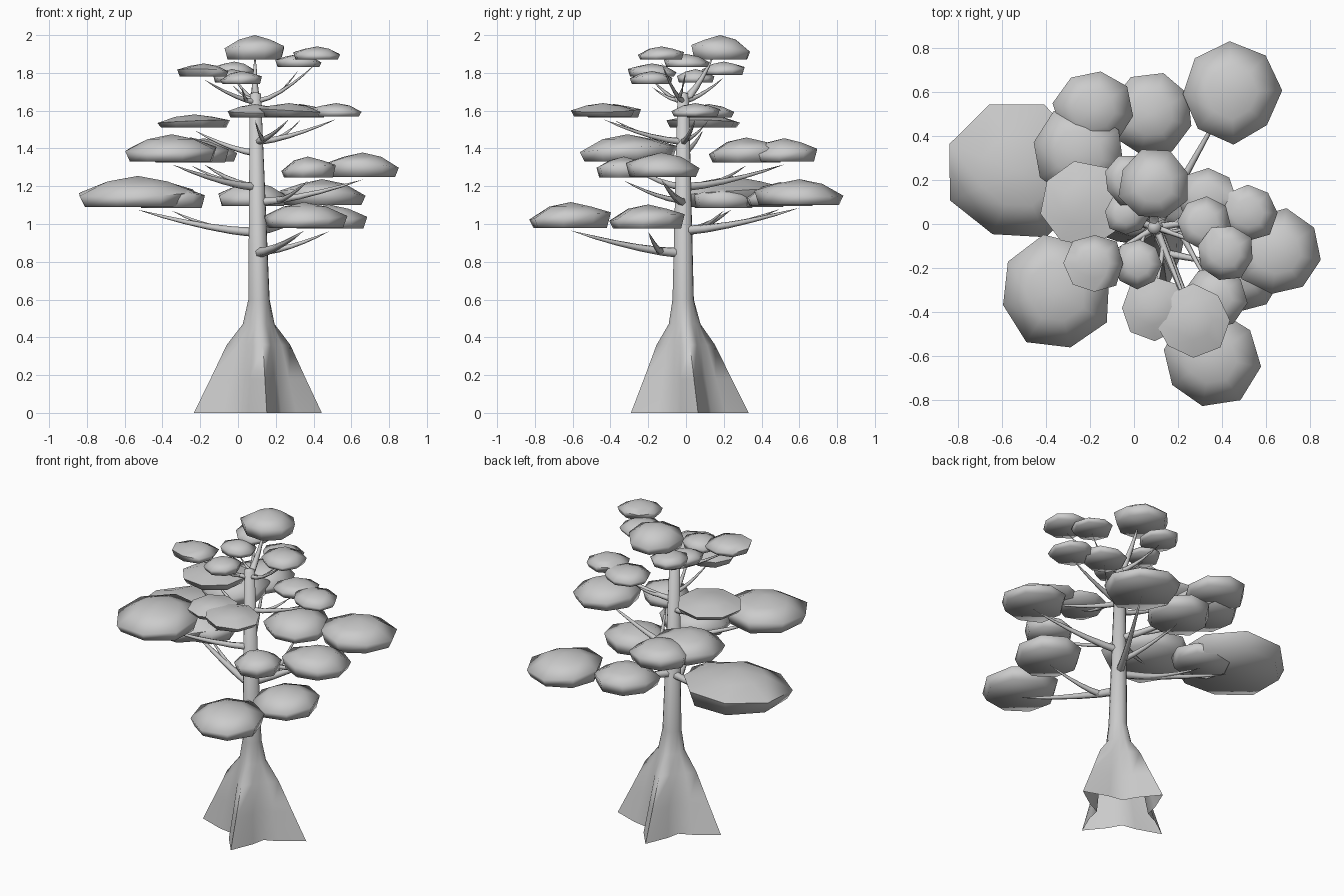
import bpy, bmesh, math, random
from mathutils import Vector

if "Cube" in bpy.data.objects:
    bpy.data.objects.remove(bpy.data.objects["Cube"])

random.seed(4)


def finish(bm, name, angle):
    bmesh.ops.recalc_face_normals(bm, faces=bm.faces)
    mesh = bpy.data.meshes.new(name)
    bm.to_mesh(mesh)
    bm.free()
    ob = bpy.data.objects.new(name, mesh)
    bpy.context.collection.objects.link(ob)
    bpy.ops.object.select_all(action='DESELECT')
    ob.select_set(True)
    bpy.context.view_layer.objects.active = ob
    bpy.ops.object.shade_smooth_by_angle(angle=math.radians(angle))


def skin(bm, rings, tip, cap_start=False):
    """Join rings of points into a tube closed to a tip."""
    loops = [[bm.verts.new(p) for p in r] for r in rings]
    n = len(loops[0])
    for a, b in zip(loops, loops[1:]):
        for i in range(n):
            j = (i + 1) % n
            bm.faces.new((a[i], a[j], b[j], b[i]))
    t = bm.verts.new(tip)
    for i in range(n):
        bm.faces.new((loops[-1][i], loops[-1][(i + 1) % n], t))
    if cap_start:
        bm.faces.new(loops[0][::-1])


def make_trunk():
    """Straight trunk with a hollow four-ridged flare at the foot."""
    bm = bmesh.new()
    rings = []
    for z, ridge, valley in [(0, .342, .155), (.18, .255, .13), (.36, .17, .108),
                             (.47, .085, .075), (.6, .057, .055), (1.69, .03, .03)]:
        cy = .02 - .035 * min(z / .6, 1)
        ring = []
        for i in range(16):
            a = math.radians(8) + math.tau * i / 16
            r = valley + (ridge - valley) * (1, .3, 0, .3)[i % 4]
            ring.append((.105 + .01 * min(z, 1) - .033 * max(z - 1, 0) + r * math.cos(a),
                         cy + r * math.sin(a) * (.92 if z < .4 else 1), z))
        rings.append(ring)
    skin(bm, rings, (.09, -.015, 1.7))
    finish(bm, "trunk", 85)


def make_branch(name, start, end, radius):
    """Tapered limb that leaves flat and curves upward; returns its path."""
    bm = bmesh.new()
    pts = []
    for k in range(6):
        p = start.lerp(end, k / 5)
        p.z = start.z + (end.z - start.z) * (k / 5) ** 1.5
        pts.append(p)
    rings = []
    for k in range(5):
        d = (pts[k + 1] - pts[k]).normalized()
        u = d.orthogonal().normalized()
        v = d.cross(u)
        r = radius * (1 - .17 * k)
        rings.append([pts[k] + r * (math.cos(math.tau * i / 6) * u + math.sin(math.tau * i / 6) * v)
                      for i in range(6)])
    skin(bm, rings, end)
    finish(bm, name, 65)
    return pts


def make_pad(name, x, y, r, z, h):
    """Flattened eight-sided foliage lens with a flat underside."""
    bm = bmesh.new()
    jit = [r * random.uniform(.97, 1.08) for _ in range(8)]
    turn = random.uniform(0, .8)
    tilt = random.uniform(0, math.tau)
    rings = []
    for s, t in [(.9, 0), (1, .46), (.52, .82)]:
        ring = []
        for i in range(8):
            a = turn + math.tau * i / 8
            lift = .14 * math.cos(a - tilt) if s == 1 else 0
            ring.append((x + s * jit[i] * math.cos(a), y + s * jit[i] * math.sin(a), z + h * (t + lift)))
        rings.append(ring)
    skin(bm, rings, (x, y, z + h), cap_start=True)
    finish(bm, name, 89)


def make_bough(n, z, pads):
    """One limb to the outer pad, with a twig to the inner pad if present."""
    low = max(0, min(z - .135, 1.65))
    path = None
    for m, (x, y, r) in enumerate(pads):
        pz = z - m * (.04 if z > 1.7 else .005)
        end = Vector((x, y, pz - .015))
        thick = .042 - .0145 * z
        if m == 0:
            path = make_branch(f"branch_{n}", Vector((.1, -.015, low)), end, thick)
        else:
            make_branch(f"twig_{n}", path[1], end, thick * .7)
        make_pad(f"foliage_{n}_{m + 1}", x, y, r, pz, .07 + .3 * r if z < 1.5 else .07)


# Lower boughs: height of the foliage, then outer and inner pads (x, y, radius)
lower = [
    (.98, [(.35, -.61, .22), (.48, -.20, .195)]),
    (1.09, [(-.53, .24, .315), (-.35, .20, .17)]),
    (1.10, [(.445, .60, .225), (.08, .50, .19)]),
    (1.25, [(.66, -.13, .195), (.37, -.33, .14)]),
    (1.33, [(-.35, -.31, .25)]),
    (1.33, [(-.18, .52, .18), (-.25, .32, .21)]),
]
# Upper boughs, same layout
upper = [
    (1.57, [(.27, -.44, .165), (.09, -.38, .145)]),
    (1.57, [(.52, .05, .13), (.33, .12, .13)]),
    (1.51, [(-.23, .09, .19)]),
    (1.78, [(-.18, -.18, .132), (.02, -.18, .11)]),
    (1.87, [(.42, -.13, .125), (.32, 0, .12)]),
    (1.79, [(-.02, .20, .115), (-.03, .05, .1)]),
]

make_trunk()
for n, (z, pads) in enumerate(lower + upper, 1):
    make_bough(n, z, pads)

# Leader and crown pad at the very top
make_branch("leader", Vector((.09, -.015, 1.66)), Vector((.09, .15, 1.9)), .027)
make_pad("crown_foliage", .09, .18, .16, 1.87, .13)
